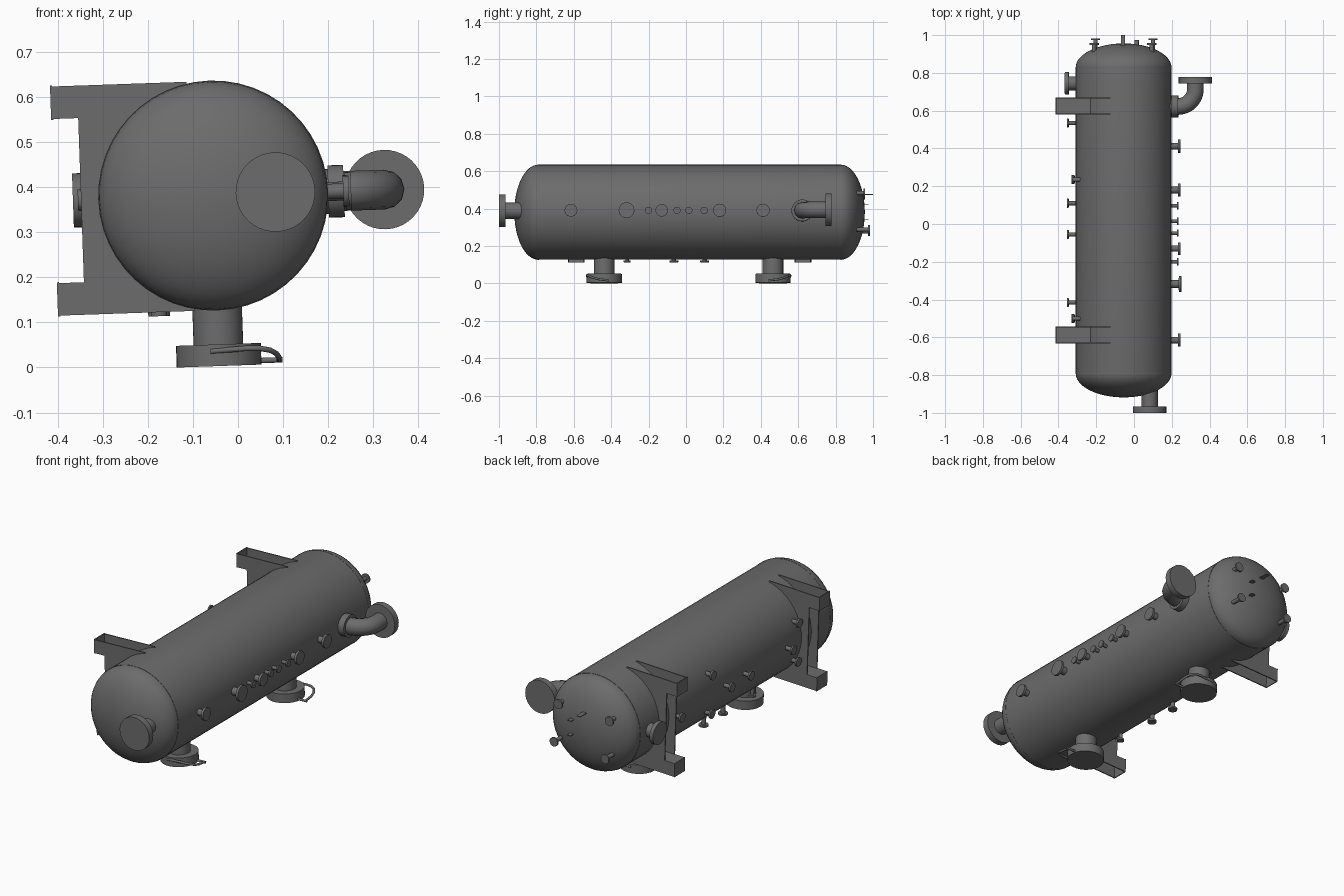
import bpy, bmesh, math
from mathutils import Vector, Matrix

if "Cube" in bpy.data.objects:
    bpy.data.objects.remove(bpy.data.objects["Cube"])

# Everything is built around the vessel axis, then rolled 2 degrees about it
ROLL = Matrix.Translation((-0.055, 0, 0.381)) @ Matrix.Rotation(math.radians(-2), 4, 'Y')
R = 0.254

# Dark grey paint
STEEL = bpy.data.materials.new("dark_grey_steel")
STEEL.diffuse_color = (0.15, 0.15, 0.15, 1)
STEEL.use_nodes = True
STEEL.node_tree.nodes["Principled BSDF"].inputs["Base Color"].default_value = STEEL.diffuse_color


def place(name, data):
    data.materials.append(STEEL)
    ob = bpy.data.objects.new(name, data)
    bpy.context.collection.objects.link(ob)
    ob.matrix_world = ROLL
    return ob


def finish(name, bm, smooth=True):
    bmesh.ops.recalc_face_normals(bm, faces=bm.faces)
    me = bpy.data.meshes.new(name)
    bm.to_mesh(me)
    bm.free()
    if smooth:
        for p in me.polygons:
            p.use_smooth = True
        me.set_sharp_from_angle(angle=math.radians(35))
    return place(name, me)


def lathe(bm, profile, origin, axis, seg):
    """Revolve (radius, distance) pairs round an axis; ends are closed."""
    q = Vector(axis).to_track_quat('Z', 'Y')
    o = Vector(origin)
    rings = []
    for r, d in profile:
        rings.append([bm.verts.new(o + q @ Vector((r * math.cos(t), r * math.sin(t), d)))
                      for t in (2 * math.pi * i / seg for i in range(seg))])
    for a, b in zip(rings, rings[1:]):
        for i in range(seg):
            j = (i + 1) % seg
            bm.faces.new((a[i], a[j], b[j], b[i]))
    bm.faces.new(rings[0])
    bm.faces.new(rings[-1])


def nozzle(name, base, axis, length, pipe_r, flange_r, flange_t, seg=24):
    """Pipe stub ending in a blind flange."""
    bm = bmesh.new()
    d = length - flange_t
    lathe(bm, [(pipe_r, 0), (pipe_r, d), (flange_r, d), (flange_r, length)], base, axis, seg)
    return finish(name, bm)


def boxes(name, spans):
    bm = bmesh.new()
    for lo, hi in spans:
        lo, hi = Vector(lo), Vector(hi)
        m = Matrix.Translation((lo + hi) / 2) @ Matrix.Diagonal((*(hi - lo), 1))
        bmesh.ops.create_cube(bm, size=1, matrix=m)
    return finish(name, bm, False)


def tube(name, pts, r):
    cu = bpy.data.curves.new(name, 'CURVE')
    cu.dimensions = '3D'
    cu.bevel_depth = r
    cu.bevel_resolution = 4
    cu.use_fill_caps = True
    sp = cu.splines.new('POLY')
    sp.points.add(len(pts) - 1)
    for p, co in zip(sp.points, pts):
        p.co = (*co, 1)
    return place(name, cu)


# Vessel shell with elliptical heads
Y0, Y1, D = -0.79, 0.828, 0.128
N = 12
arc = [math.pi / 2 * i / N for i in range(N + 1)]
prof = [(max(R * math.sin(t), 0.002), Y0 - D * math.cos(t)) for t in arc]
prof += [(max(R * math.cos(t), 0.002), Y1 + D * math.sin(t)) for t in reversed(arc[::-1])]
bm = bmesh.new()
lathe(bm, prof, (0, 0, 0), (0, 1, 0), 48)
finish("vessel_shell", bm)

# Weld seams at the heads
for i, y in enumerate((Y0, Y1)):
    bm = bmesh.new()
    lathe(bm, [(R - 0.01, -0.003), (R + 0.001, -0.003), (R + 0.001, 0.003), (R - 0.01, 0.003)],
          (0, y, 0), (0, 1, 0), 48)
    finish(f"head_seam_{i}", bm)

# Front inlet nozzle
nozzle("front_nozzle", (0.138, -0.80, 0.003), (0, -1, 0), 0.2, 0.043, 0.088, 0.035, 40)

# Right side nozzles: y, flange radius, reach from the axis
for i, (y, fr, reach) in enumerate([
        (-0.615, 0.034, 0.301), (-0.318, 0.042, 0.306), (-0.2, 0.019, 0.291),
        (-0.13, 0.033, 0.301), (-0.048, 0.019, 0.291), (0.015, 0.019, 0.291),
        (0.097, 0.019, 0.291), (0.18, 0.035, 0.301), (0.412, 0.035, 0.301)]):
    nozzle(f"right_nozzle_{i}", (0.22, y, 0), (1, 0, 0), reach - 0.22,
           fr * 0.5, fr, 0.013 if fr > 0.03 else 0.008)

# Elbow outlet: collar, bent pipe and end flange
EY = 0.622
nozzle("elbow_collar", (0.22, EY, 0), (1, 0, 0), 0.07, 0.05, 0.058, 0.035, 32)
bend = [(0.26, EY, 0)]
for k in range(13):
    t = math.pi / 2 * k / 12
    bend.append((0.288 + 0.092 * math.sin(t), EY + 0.092 * (1 - math.cos(t)), 0))
bend.append((0.38, 0.75, 0))
tube("elbow_pipe", bend, 0.044)
bm = bmesh.new()
lathe(bm, [(0.088, 0), (0.088, 0.034)], (0.38, 0.745, 0), (0, 1, 0), 40)
finish("elbow_flange", bm)

# Left side nozzles on the centre line
nozzle("left_hand_hole", (-0.22, 0.745, 0), (-1, 0, 0), 0.091, 0.037, 0.06, 0.02, 32)
for i, y in enumerate((0.535, 0.11, -0.055, -0.415)):
    nozzle(f"left_nozzle_{i}", (-0.22, y, 0), (-1, 0, 0), 0.08, 0.011, 0.024, 0.009)

# Left side paired gauge nozzles, above and below the centre line
for y in (0.235, -0.5):
    for s in (1, -1):
        nozzle("gauge_nozzle", (-0.2, y, s * 0.105), (-1, 0, 0), 0.072, 0.011, 0.024, 0.009)

# Small drain nozzles underneath
for y, fr in ((0.1, 0.024), (-0.065, 0.024), (-0.315, 0.018)):
    nozzle("drain_nozzle", (-0.129, y, -0.19), (0, 0, -1), 0.073, fr * 0.5, fr, 0.009)

# Small nozzles and thin tabs on the back head
for x in (-0.1525, 0.1525):
    nozzle("back_nozzle_upper", (x, 0.86, 0.0975), (0, 1, 0), 0.097, 0.011, 0.025, 0.009)
    nozzle("back_nozzle_lower", (x, 0.86, -0.0975), (0, 1, 0), 0.123, 0.011, 0.024, 0.009)
boxes("back_tabs", [((x - 0.011, 0.9, z - 0.002), (x + 0.011, y, z + 0.002))
                    for x, y, z in ((0, 1.0, 0.095), (0.07, 0.975, 0.04), (0.07, 0.975, -0.04))])

# Bottom manholes with curved cover arms (mirrored front to back)
for y, s in ((-0.437, -1), (0.465, 1)):
    nozzle("bottom_manhole", (0, y, -0.2), (0, 0, -1), 0.178, 0.055, 0.094, 0.048, 40)
    tube("cover_arm", [(-0.018, y + s * 0.09, -0.345), (0.06, y + s * 0.093, -0.341),
                       (0.092, y + s * 0.09, -0.342), (0.115, y + s * 0.078, -0.347),
                       (0.128, y + s * 0.058, -0.355), (0.133, y + s * 0.03, -0.363),
                       (0.133, y - s * 0.02, -0.369)], 0.006)
    tube("cover_arm_pin", [(0.085, y - s * 0.02, -0.369), (0.141, y - s * 0.02, -0.369)], 0.006)

# Left support brackets: channel arms top and bottom joined by upright side plates
W, T = 0.045, 0.006
for y in (0.625, -0.587):
    spans = []
    for s in (1, -1):
        def span(x0, x1, a, b, z0, z1):
            z0, z1 = sorted((s * z0, s * z1))
            spans.append(((x0, y + a, z0), (x1, y + b, z1)))
        for a in (-W, W - T):
            span(-0.349, -0.05, a, a + T, 0.182, 0.254)
            span(-0.293, -0.15, a, a + T, 0, 0.186)
        span(-0.349, -0.15, -W, W, 0.182, 0.188)
        span(-0.353, -0.348, -W, W, 0.18, 0.256)
    boxes("support_bracket", spans)
